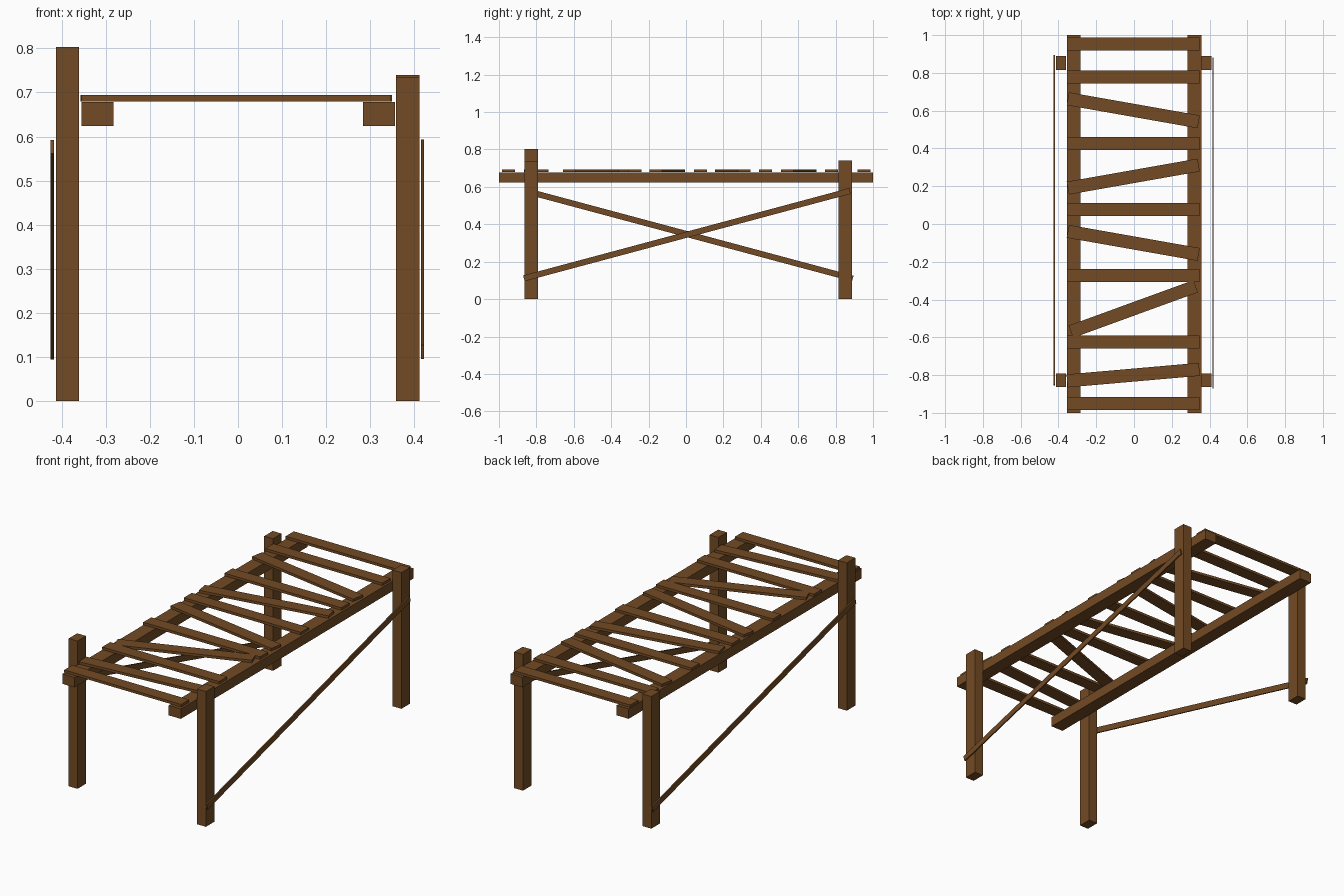
import bpy, math
from mathutils import Matrix, Vector

if "Cube" in bpy.data.objects:
    bpy.data.objects.remove(bpy.data.objects["Cube"])

wood = bpy.data.materials.new("brown wood")
wood.diffuse_color = (0.17, 0.07, 0.018, 1)
wood.use_nodes = True
wood.node_tree.nodes["Principled BSDF"].inputs["Base Color"].default_value = wood.diffuse_color

CORNERS = [(x, y, z) for x in (-.5, .5) for y in (-.5, .5) for z in (-.5, .5)]
FACES = [(0, 1, 3, 2), (4, 6, 7, 5), (0, 4, 5, 1), (2, 3, 7, 6), (0, 2, 6, 4), (1, 5, 7, 3)]


def plank(name, centre, size, axis="Z", degrees=0):
    """Flat-sided timber, turned about one axis through its centre."""
    turn = Matrix.Rotation(math.radians(degrees), 3, axis)
    verts = [turn @ Vector([c * s for c, s in zip(p, size)]) for p in CORNERS]
    mesh = bpy.data.meshes.new(name)
    mesh.from_pydata(verts, [], FACES)
    mesh.materials.append(wood)
    obj = bpy.data.objects.new(name, mesh)
    obj.location = centre
    bpy.context.collection.objects.link(obj)
    return obj


# Posts of uneven height
for name, x, y, h in [("front_left_post", -.387, -.827, .803),
                      ("front_right_post", .385, -.827, .735),
                      ("back_left_post", -.387, .852, .718),
                      ("back_right_post", .385, .852, .74)]:
    plank(name, (x, y, h / 2), (.053, .073, h))

# Long side rails
for name, x in [("left_rail", -.319), ("right_rail", .320)]:
    plank(name, (x, 0, .651), (.073, 2, .054))

# Deck slats: y position and skew angle
slats = [(-.95, 0), (-.80, 5), (-.624, 0), (-.45, 20), (-.272, 0), (-.10, -10),
         (.077, 0), (.251, 10), (.426, 0), (.602, -10), (.778, 0), (.952, 0)]
for i, (y, a) in enumerate(slats):
    plank(f"deck_slat_{i + 1}", (-.004, y, .687), (.703, .069, .014), "Z", a)

# Thin diagonal braces outside the posts
plank("right_brace", (.4185, .005, .3445), (.007, 1.805, .032), "X", 15)
plank("left_brace", (-.4215, .02, .3435), (.007, 1.805, .032), "X", -15)
